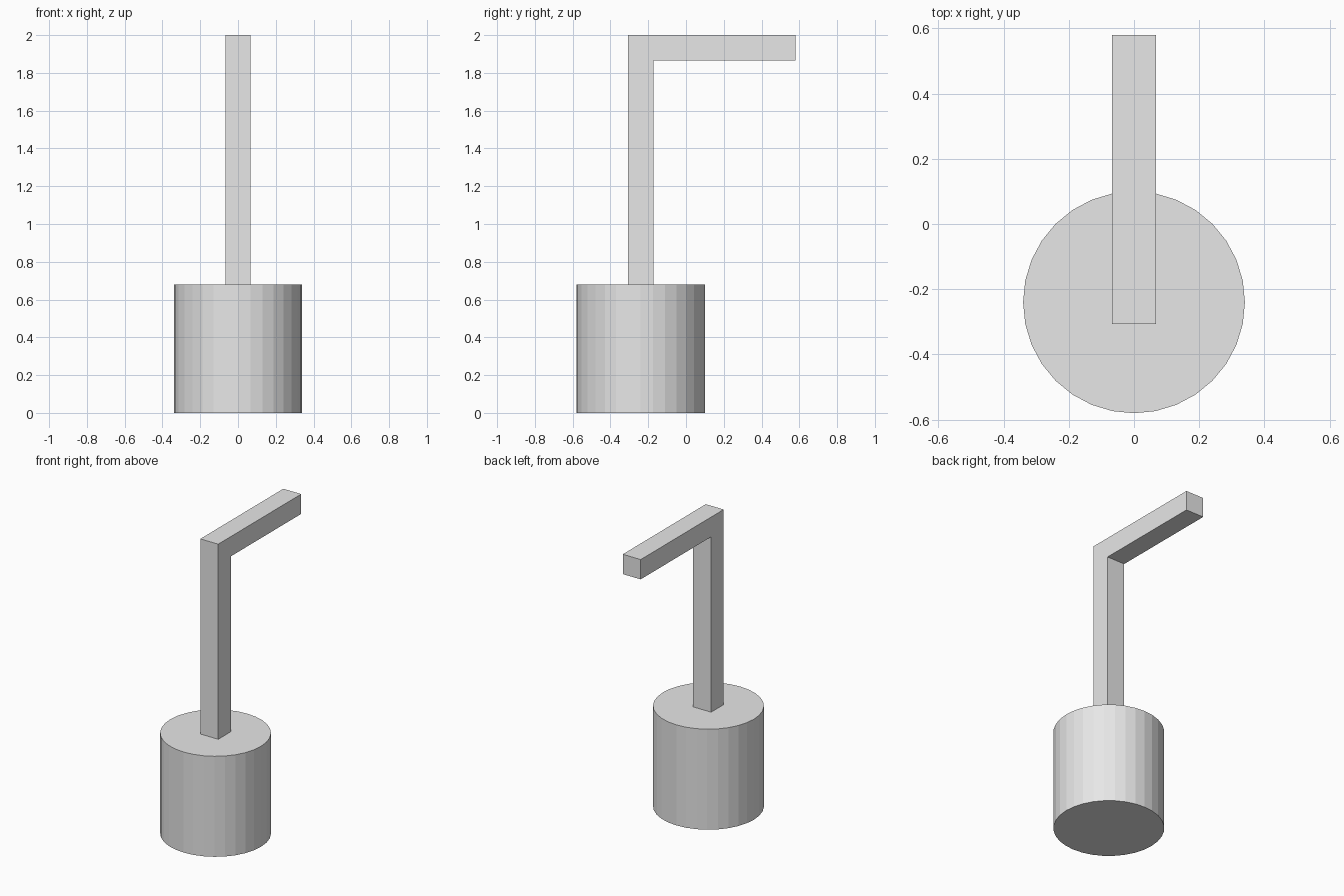
import bpy
import bmesh

if "Cube" in bpy.data.objects:
    bpy.data.objects.remove(bpy.data.objects["Cube"])

grey = bpy.data.materials.new("light_grey")
grey.diffuse_color = (0.8, 0.8, 0.8, 1)
grey.use_nodes = True
grey.node_tree.nodes["Principled BSDF"].inputs["Base Color"].default_value = grey.diffuse_color

BASE_Y, BASE_R, BASE_H = -0.24, 0.34, 0.68
HALF = 0.067  # half thickness of the bent bar

# Round base: flat-sided drum
bpy.ops.mesh.primitive_cylinder_add(vertices=32, radius=BASE_R, depth=BASE_H,
                                    location=(0, BASE_Y, BASE_H / 2))
base = bpy.context.object
base.name = "round_base"
base.data.materials.append(grey)

# Bent bar: L-shaped side profile (y, z) extruded across x
front, back = BASE_Y - HALF, BASE_Y + HALF
profile = [(front, BASE_H), (back, BASE_H), (back, 2 - 2 * HALF),
           (0.58, 2 - 2 * HALF), (0.58, 2), (front, 2)]
bm = bmesh.new()
side = bm.faces.new([bm.verts.new((-HALF, y, z)) for y, z in profile])
ext = bmesh.ops.extrude_face_region(bm, geom=[side], use_keep_orig=True)
moved = [v for v in ext["geom"] if isinstance(v, bmesh.types.BMVert)]
bmesh.ops.translate(bm, verts=moved, vec=(2 * HALF, 0, 0))
bmesh.ops.recalc_face_normals(bm, faces=bm.faces[:])
mesh = bpy.data.meshes.new("post_and_arm")
bm.to_mesh(mesh)
bm.free()
mesh.materials.append(grey)
bar = bpy.data.objects.new("post_and_arm", mesh)
bpy.context.collection.objects.link(bar)
